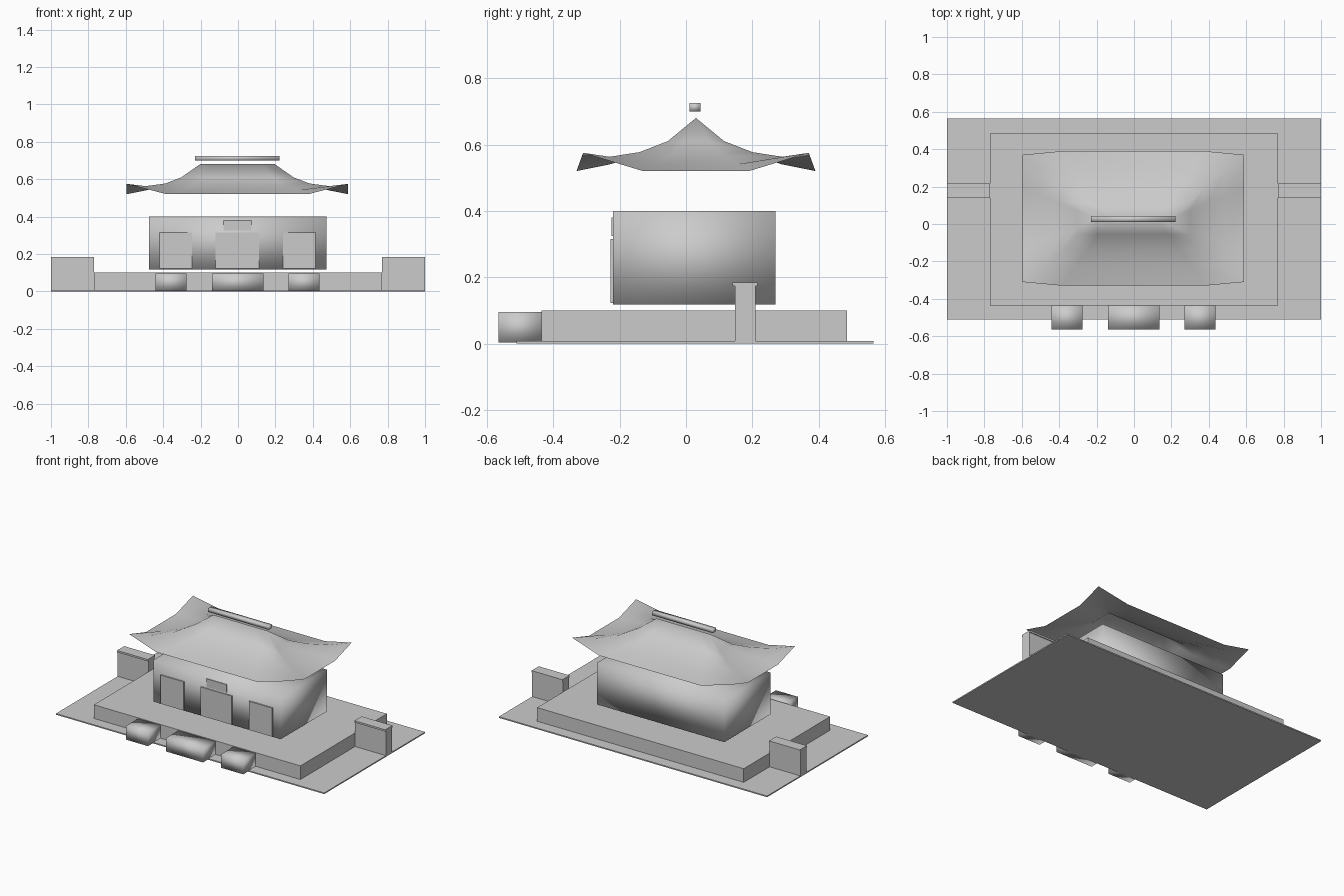
import bpy, bmesh

if "Cube" in bpy.data.objects:
    bpy.data.objects.remove(bpy.data.objects["Cube"])

grey = bpy.data.materials.new("stone_grey")
grey.diffuse_color = (0.6, 0.6, 0.6, 1)
grey.use_nodes = True
grey.node_tree.nodes["Principled BSDF"].inputs["Base Color"].default_value = grey.diffuse_color


def finish(name, bm, smooth):
    me = bpy.data.meshes.new(name)
    for f in bm.faces:
        f.smooth = smooth
    bm.to_mesh(me)
    bm.free()
    me.materials.append(grey)
    ob = bpy.data.objects.new(name, me)
    bpy.context.collection.objects.link(ob)
    return ob


def box(name, x0, x1, y0, y1, z0, z1, smooth=False):
    bm = bmesh.new()
    bmesh.ops.create_cube(bm, size=1)
    for v in bm.verts:
        v.co.x = x1 if v.co.x > 0 else x0
        v.co.y = y1 if v.co.y > 0 else y0
        v.co.z = z1 if v.co.z > 0 else z0
    return finish(name, bm, smooth)


# Ground slab and raised platform
box("ground_slab", -1, 1, -0.51, 0.565, 0, 0.008)
box("platform", -0.77, 0.77, -0.435, 0.485, 0.004, 0.1)

# Three front steps
for name, x0, x1 in (("left_step", -0.44, -0.275), ("middle_step", -0.14, 0.135),
                     ("right_step", 0.27, 0.435)):
    box(name, x0, x1, -0.565, -0.435, 0.003, 0.095, True)

# Side walls with a slightly wider coping
for side, x0, x1 in (("left", -1, -0.77), ("right", 0.77, 1)):
    box(side + "_wall", x0, x1, 0.147, 0.21, 0.004, 0.173)
    box(side + "_wall_cap", x0, x1, 0.14, 0.216, 0.173, 0.185)

# Hall body, doors and blank plaque
box("hall", -0.475, 0.473, -0.22, 0.27, 0.118, 0.4, True)
for name, x0, x1 in (("left_door", -0.42, -0.245), ("middle_door", -0.12, 0.113),
                     ("right_door", 0.24, 0.415)):
    box(name, x0, x1, -0.228, -0.22, 0.122, 0.315)
box("plaque", -0.078, 0.072, -0.225, -0.22, 0.325, 0.38)

# Swept roof sheet: rings of (half width, half depth, corner height, middle height)
rings = [(0.2, 0, 0.68, 0.68), (0.3, 0.085, 0.61, 0.61), (0.385, 0.17, 0.577, 0.568),
         (0.49, 0.26, 0.563, 0.54), (0.592, 0.34, 0.575, 0.52)]
bm = bmesh.new()
loops = []
for i, (w, d, zc, zm) in enumerate(rings):
    bow = 0.02 if i == 4 else 0
    quarter = [(w, 0.47 * d, zm), (w, d, zc), (0.64 * w, d + bow, zm)]
    pts = quarter + [(-x, y, z) for x, y, z in reversed(quarter)]
    pts += [(-x, -y, z) for x, y, z in pts]
    loops.append([bm.verts.new((x - 0.003, y + 0.03, z)) for x, y, z in pts])
for a, b in zip(loops, loops[1:]):
    n = len(a)
    for j in range(n):
        k = (j + 1) % n
        bm.faces.new((a[j], b[j], b[k], a[k]))
bmesh.ops.remove_doubles(bm, verts=bm.verts, dist=0.0005)
finish("roof", bm, True)

# Ridge beam above the roof
box("ridge_beam", -0.23, 0.223, 0.01, 0.043, 0.7, 0.725, True)
